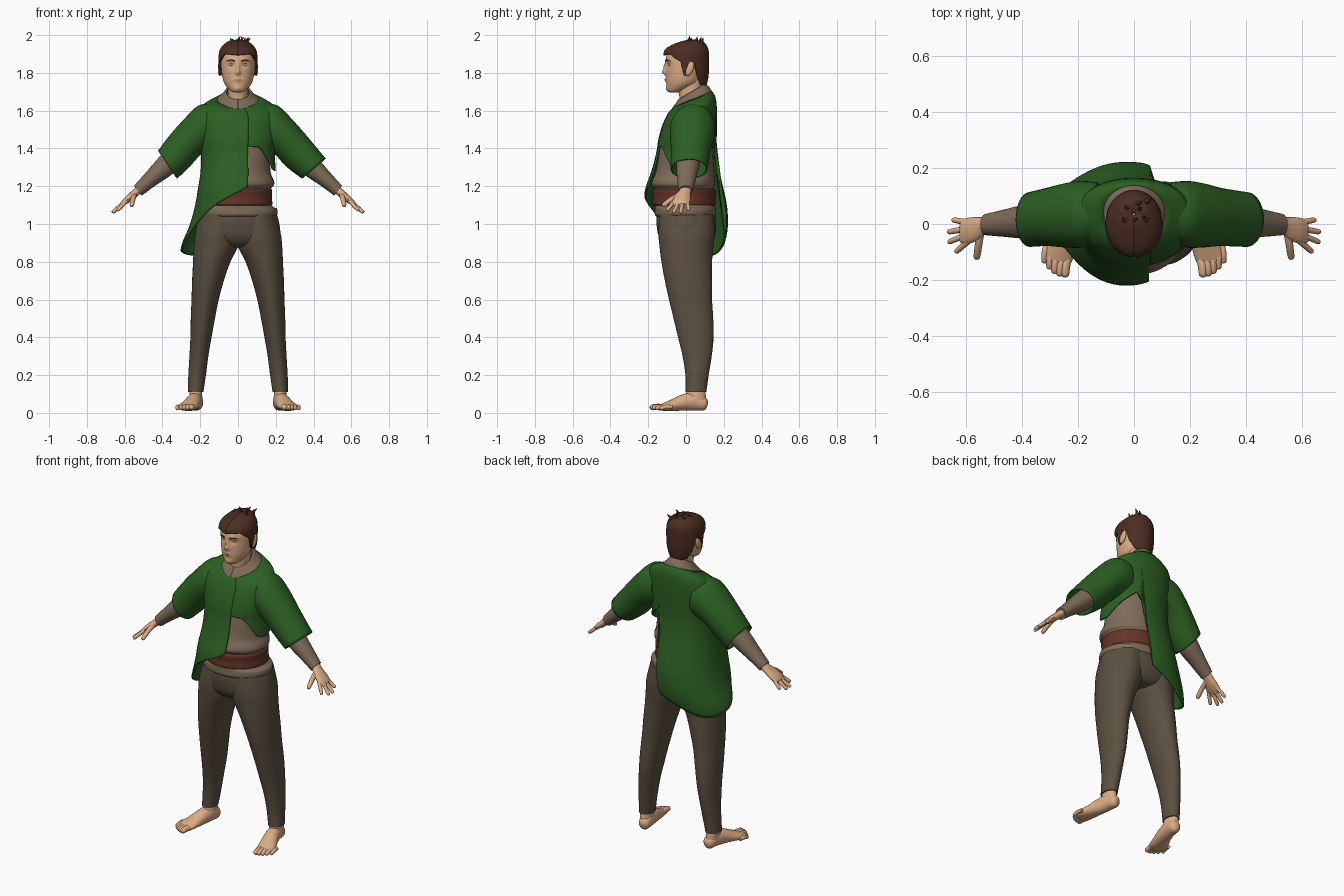
import bpy, bmesh, random
from math import sin, cos, pi, radians, exp
from mathutils import Vector

random.seed(4)
COL = dict(green=(.025, .115, .016, 1), shirt=(.21, .15, .10, 1), pants=(.105, .08, .052, 1),
           skin=(.72, .42, .24, 1), hair=(.07, .027, .016, 1), belt=(.13, .034, .02, 1),
           eye=(.35, .42, .36, 1), lip=(.5, .24, .15, 1))
MATS = {}
for k, c in COL.items():
    MATS[k] = bpy.data.materials.new(k)
    MATS[k].diffuse_color = c


def smooth(rows, n=5):
    """Catmull-Rom refinement of rows of numbers."""
    out = []
    for i in range(len(rows) - 1):
        p = [rows[max(0, min(len(rows) - 1, i + k))] for k in (-1, 0, 1, 2)]
        for j in range(n):
            t = j / n
            out.append([b + .5 * t * (c - a + t * (2*a - 5*b + 4*c - d + t * (3*(b - c) + d - a)))
                        for a, b, c, d in zip(*p)])
    return out + [list(rows[-1])]


def lookup(keys, x):
    """Linear interpolation in rows sorted by their first number."""
    if x <= keys[0][0]:
        return keys[0][1:]
    for a, b in zip(keys, keys[1:]):
        if x <= b[0]:
            t = (x - a[0]) / (b[0] - a[0])
            return [u + (v - u) * t for u, v in zip(a[1:], b[1:])]
    return keys[-1][1:]


def grid(name, mat, rows, closed=True, caps=True, mirror=False, thick=0):
    bm = bmesh.new()
    vs = [[bm.verts.new(p) for p in r] for r in rows]
    n = len(rows[0])
    for a, b in zip(vs, vs[1:]):
        for j in range(n if closed else n - 1):
            k = (j + 1) % n
            bm.faces.new((a[j], a[k], b[k], b[j]))
    if caps:
        bm.faces.new(vs[0])
        bm.faces.new(vs[-1])
    bmesh.ops.recalc_face_normals(bm, faces=bm.faces)
    me = bpy.data.meshes.new(name)
    bm.to_mesh(me)
    bm.free()
    ob = bpy.data.objects.new(name, me)
    bpy.context.collection.objects.link(ob)
    me.materials.append(MATS[mat])
    bpy.context.view_layer.objects.active = ob
    bpy.ops.object.select_all(action='DESELECT')
    ob.select_set(True)
    bpy.ops.object.shade_smooth_by_angle(angle=radians(50))
    if thick:
        m = ob.modifiers.new("thickness", 'SOLIDIFY')
        m.thickness, m.offset = thick, 0
    if mirror:
        ob.modifiers.new("mirror", 'MIRROR')
    return ob


def loft(name, mat, rings, n=40, **kw):
    """Rings: two end points (x,z),(x,z), then front and back y."""
    rows = []
    for ax, az, bx, bz, yf, yb in smooth(rings):
        rows.append([((ax + bx)/2 + (ax - bx)/2 * cos(t), (yf + yb)/2 + (yb - yf)/2 * sin(t),
                      (az + bz)/2 + (az - bz)/2 * cos(t)) for t in [2*pi*j/n for j in range(n)]])
    return grid(name, mat, rows, **kw)


def level(name, mat, secs, **kw):
    """Symmetric horizontal rings: z, half width, front y, back y."""
    return loft(name, mat, [(-w, z, w, z, f, b) for z, w, f, b in secs], **kw)


def sheet(name, mat, secs, hem, start=0, tilt=0, nc=120, nr=40, thick=.01, power=1.0):
    """Open cloth hanging from the top section down to hem(angle); 0 = front, 90 = -x."""
    prof = sorted(smooth(secs, 8))
    top = prof[-1][0]
    rows = []
    for i in range(nr + 1):
        row = []
        for j in range(nc + 1):
            a = start + 360 * j / nc
            z = top + (hem(a) - top) * i / nr
            xl, xr, f, b = lookup(prof, z)
            s, c = sin(radians(a)), cos(radians(a))
            sp = lambda v: abs(v) ** power * (1 if v > 0 else -1)
            row.append(((xl + xr)/2 - (xr - xl)/2 * sp(s), (f + b)/2 - (b - f)/2 * sp(c),
                        z - tilt * c * max(0, min(1, (z - 1.38) / .22))))
        rows.append(row)
    return grid(name, mat, rows, closed=False, caps=False, thick=thick)


def tube(name, mat, pts, side, n=16, **kw):
    """Flattened tube: x, y, z, half width along side, half height."""
    pts = smooth(pts, 4)
    rows = []
    for i, p in enumerate(pts):
        T = (Vector(pts[min(i + 1, len(pts) - 1)][:3]) - Vector(pts[max(i - 1, 0)][:3])).normalized()
        W = Vector(side)
        W = (W - T * W.dot(T)).normalized()
        U = T.cross(W)
        rows.append([Vector(p[:3]) + W * p[3] * cos(t) + U * p[4] * sin(t)
                     for t in [2*pi*j/n for j in range(n)]])
    return grid(name, mat, rows, **kw)


def digit(name, base, mid, tip, r, side):
    tip, mid = Vector(tip), Vector(mid)
    end = tip + (tip - mid).normalized() * r * .6
    tube(name, 'skin', [(*base, r, r), (*mid, r, r), (*tip, r*.85, r*.85), (*end, r*.2, r*.2)],
         side, n=12, mirror=True)


def ball(name, mat, loc, scale, rot=0, mirror=True):
    rows = [[Vector((scale[0]*sin(a)*cos(t), scale[1]*sin(a)*sin(t) + rot*scale[2]*cos(a),
                     scale[2]*cos(a))) + Vector(loc) for t in [2*pi*j/20 for j in range(20)]]
            for a in [.02 + (pi - .04)*i/12 for i in range(13)]]
    return grid(name, mat, rows, mirror=mirror)


# Head with sculpted face
head = level("head", 'skin', [(1.697, .02, -.085, -.04), (1.705, .04, -.098, -.01), (1.74, .07, -.104, .06),
             (1.78, .083, -.106, .085), (1.83, .089, -.106, .1), (1.88, .09, -.106, .105),
             (1.92, .078, -.088, .095), (1.945, .05, -.045, .07), (1.953, .02, 0, .04)], n=96)
face = [(0, 1.803, .012, .011, .022), (0, 1.83, .009, .022, .013), (.036, 1.866, .022, .008, .005),
        (-.036, 1.866, .022, .008, .005), (.036, 1.843, .016, .010, -.012), (-.036, 1.843, .016, .010, -.012),
        (0, 1.762, .022, .009, .006), (0, 1.718, .022, .012, .006)]
for v in head.data.vertices:
    if v.co.y < -.03:
        x, z = v.co.x, v.co.z
        v.co.y -= sum(h * exp(-((x-cx)/sx)**2 - ((z-cz)/sz)**2) for cx, cz, sx, sz, h in face)
ball("eye", 'eye', (.036, -.08, 1.843), (.014, .013, .009))
ball("ear", 'skin', (.096, .02, 1.822), (.011, .021, .038), rot=.3)
tube("lips", 'lip', [(-.024, -.098, 1.762, .002, .002), (0, -.112, 1.764, .005, .003),
                     (.024, -.098, 1.762, .002, .002)], (0, 0, 1))
tube("eyebrow", 'hair', [(.016, -.109, 1.862, .003, .003), (.038, -.103, 1.868, .003, .003),
                         (.06, -.083, 1.862, .001, .002)], (0, 0, 1), mirror=True)
level("neck", 'skin', [(1.6, .07, -.05, .1), (1.66, .054, -.035, .088), (1.70, .053, -.04, .088),
                       (1.76, .055, -.045, .09)])

# Hair cap and spikes
hairline = [(0, 1.893), (25, 1.897), (45, 1.9), (62, 1.875), (76, 1.86), (83, 1.785), (91, 1.79), (96, 1.86),
            (110, 1.86), (119, 1.79), (135, 1.74), (180, 1.728)]
sheet("hair", 'hair', [(z, -w, w, f, b) for z, w, f, b in
      [(1.972, .004, .03, .04), (1.965, .045, -.015, .085), (1.94, .078, -.08, .107), (1.91, .095, -.112, .116),
       (1.85, .098, -.115, .117), (1.78, .092, -.11, .114), (1.72, .072, -.1, .1)]],
      lambda a: lookup(hairline, abs((a + 180) % 360 - 180))[0], nr=20)
for i in range(11):
    x, y = random.uniform(-.045, .05), random.uniform(.0, .095)
    z = 1.945 - 3 * x * x
    tube("hair_spike", 'hair', [(x, y, z, .016, .013), (x*1.1, y + .005, z + .025, .009, .008),
         (x*1.3 + random.uniform(-.01, .015), y + .012, 1.975 + .002 * i, .001, .001)], (1, 0, 0), n=8)

# Undershirt with collar, and belt
level("undershirt", 'shirt', [(1.035, .19, -.15, .145), (1.05, .208, -.165, .158), (1.08, .207, -.165, .158),
      (1.10, .178, -.166, .15), (1.18, .172, -.166, .145), (1.205, .19, -.182, .152), (1.23, .19, -.18, .155),
      (1.28, .172, -.16, .15), (1.4, .172, -.138, .142), (1.52, .18, -.105, .14), (1.59, .15, -.07, .135),
      (1.63, .09, -.04, .11)])
sheet("collar", 'shirt', [(1.70, -.062, .062, -.035, .1), (1.685, -.073, .073, -.045, .115),
      (1.66, -.1, .1, -.064, .132), (1.64, -.125, .125, -.075, .137), (1.61, -.14, .14, -.08, .14)],
      lambda a: 1.61, tilt=.042, nc=60, nr=10)
level("belt", 'belt', [(1.098, .172, -.165, .145), (1.105, .182, -.178, .157), (1.14, .179, -.176, .155),
                       (1.178, .18, -.18, .155), (1.187, .17, -.165, .145)], n=64)

# Asymmetric tunic: slit on the +x side, long tail on the -x side
hem = smooth([(-14, 1.20), (0, 1.165), (35, 1.085), (65, .98), (85, .88), (105, .85), (140, .835),
              (170, .885), (197, .95)], 4) + [(199, 1.36), (208, 1.41), (235, 1.36), (270, 1.28), (290, 1.29),
              (325, 1.41), (346, 1.42)]
sheet("tunic", 'green', [(1.657, -.108, .108, -.062, .136), (1.64, -.15, .15, -.08, .147),
      (1.61, -.195, .195, -.1, .155), (1.55, -.207, .207, -.122, .16), (1.46, -.2, .2, -.142, .158),
      (1.38, -.19, .19, -.152, .158), (1.28, -.193, .195, -.178, .172), (1.18, -.208, .2, -.212, .195),
      (1.08, -.226, .2, -.22, .214), (.98, -.256, .2, -.21, .216), (.9, -.29, .2, -.19, .2),
      (.83, -.305, .2, -.16, .18)], lambda a: lookup(hem, a)[0], start=-14, tilt=.042, power=.92)
for s, name, end in ((-1, "right_sleeve", (.42, 1.385, .325, 1.243)), (1, "left_sleeve", (.462, 1.343, .342, 1.243))):
    rings = [(.14, 1.635, .12, 1.41, -.06, .145), (.21, 1.622, .165, 1.39, -.08, .15),
             (.285, 1.55, .205, 1.365, -.08, .142), (.36, 1.465, .26, 1.305, -.075, .125), (*end, -.078, .11)]
    loft(name, 'green', [(a*s, b, c*s, d, f, g) for a, b, c, d, f, g in rings], caps=False, thick=.008)

# Arms and hands
loft("arm", 'shirt', [(.25, 1.53, .2, 1.42, -.04, .1), (.345, 1.43, .275, 1.335, -.045, .085),
     (.425, 1.345, .35, 1.262, -.052, .07), (.49, 1.27, .435, 1.205, -.046, .052),
     (.55, 1.203, .51, 1.15, -.04, .036)], n=28, mirror=True)
tube("palm", 'skin', [(.51, 0, 1.197, .03, .024), (.54, -.006, 1.168, .032, .021), (.565, -.016, 1.146, .042, .02),
     (.595, -.025, 1.122, .046, .017), (.615, -.03, 1.106, .042, .011), (.62, -.03, 1.102, .03, .005)],
     (0, 1, 0), mirror=True)
for base, mid, tip in (((.59, -.06, 1.122), (.612, -.078, 1.099), (.635, -.098, 1.075)),
                       ((.6, -.04, 1.117), (.632, -.052, 1.088), (.66, -.064, 1.064)),
                       ((.6, -.018, 1.117), (.633, -.023, 1.088), (.661, -.028, 1.064)),
                       ((.59, .004, 1.122), (.62, .01, 1.098), (.645, .014, 1.076))):
    digit("finger", base, mid, tip, .0105, (0, 1, 0))
digit("thumb", (.548, -.025, 1.158), (.556, -.075, 1.132), (.562, -.118, 1.1), .0135, (1, 0, 0))

# Trousers
level("trouser_hips", 'pants', [(1.08, .195, -.15, .145), (1.03, .212, -.157, .157), (.98, .222, -.154, .158),
                                (.93, .222, -.142, .15), (.89, .19, -.11, .125), (.875, .12, -.06, .08)], n=56)
loft("trouser_leg", 'pants', [(o, z, i, z, f, b) for z, o, i, f, b in
     [(1.05, .2, -.01, -.14, .145), (.95, .226, -.01, -.146, .152), (.88, .234, .0, -.14, .145),
      (.8, .238, .04, -.13, .138), (.7, .243, .075, -.112, .138), (.6, .246, .102, -.09, .138),
      (.5, .25, .122, -.066, .144), (.4, .252, .14, -.042, .146), (.3, .257, .157, -.018, .136),
      (.2, .263, .17, -.003, .12), (.11, .266, .183, -.002, .107)]], n=48, mirror=True)

# Feet
loft("ankle", 'skin', [(.256, .15, .195, .15, .012, .098), (.258, .1, .19, .1, .0, .104),
                       (.258, .05, .188, .05, -.01, .11)], n=24, mirror=True)
tube("foot", 'skin', [(.216, .112, .042, .015, .02), (.218, .096, .046, .032, .035), (.224, .045, .06, .038, .048),
     (.236, -.01, .055, .042, .044), (.252, -.065, .042, .048, .032), (.268, -.11, .032, .052, .022),
     (.278, -.14, .027, .046, .014)], (.96, .27, 0), n=24, mirror=True)
for i in range(5):
    x, y, r = .247 + .0185*i, -.182 + .003*i*i, .0165 - .0013*i
    digit("toe", (x - .008, y + .06, .03), (x - .002, y + .03, .032), (x, y, .012 + r), r, (1, 0, 0))
